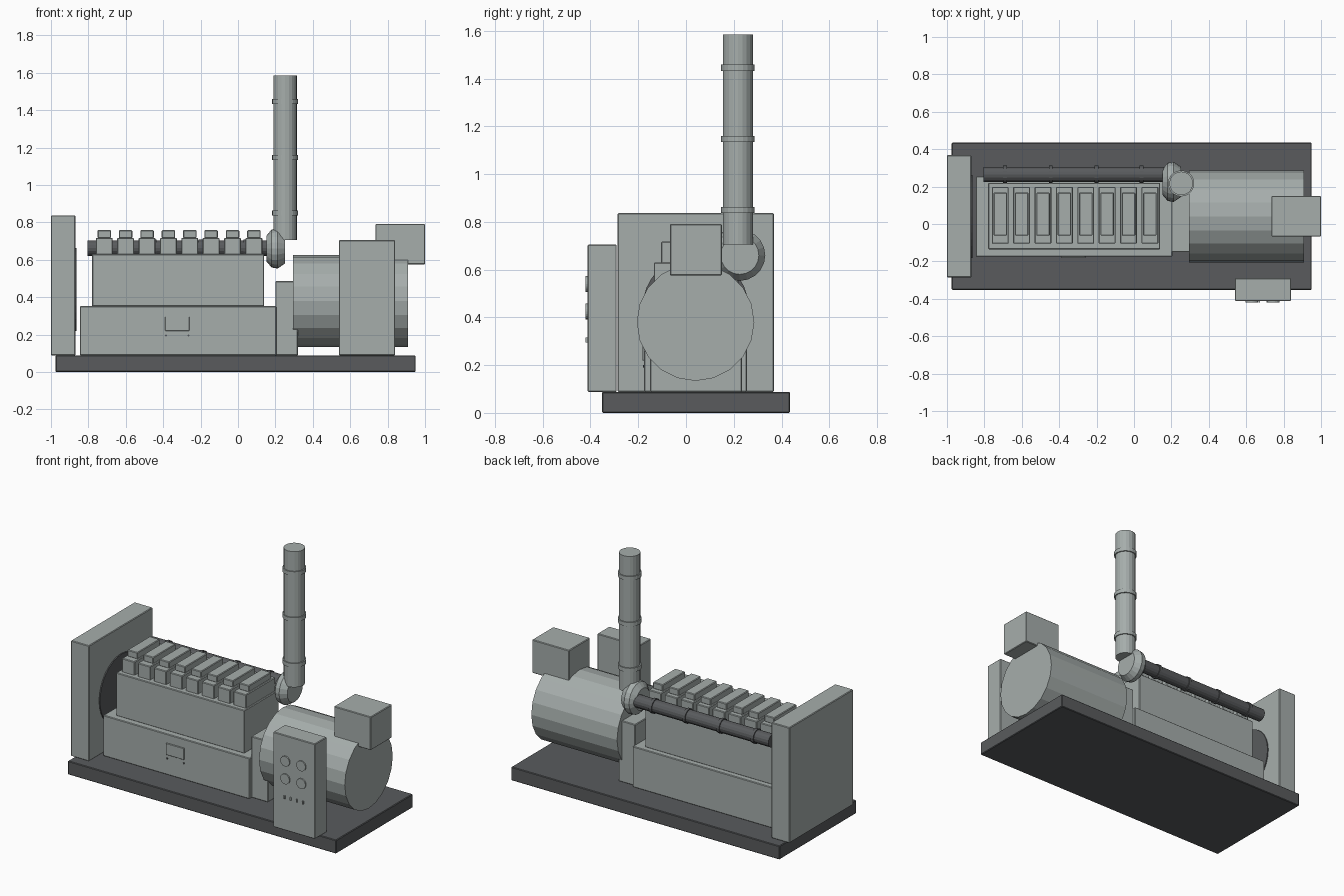
import bpy, math
from mathutils import Matrix, Vector

default = bpy.data.objects.get("Cube")
if default:
    bpy.data.objects.remove(default, do_unlink=True)


def material(name, rgb):
    mat = bpy.data.materials.new(name)
    mat.use_nodes = True
    mat.diffuse_color = (*rgb, 1)
    mat.node_tree.nodes["Principled BSDF"].inputs["Base Color"].default_value = (*rgb, 1)
    return mat


PAINT = material("grey_green_paint", (0.38, 0.42, 0.41))
DARK = material("dark_grey_steel", (0.10, 0.105, 0.11))
MID_Y = 0.04   # centreline of the machinery
DECK = 0.088   # top of the skid


def finish(obj, name, mat, bevel=0):
    obj.name = obj.data.name = name
    obj.data.materials.append(mat)
    if bevel:
        mod = obj.modifiers.new("edge_bevel", "BEVEL")
        mod.width = bevel
        mod.segments = 1
    return obj


def box(name, xs, ys, zs, mat=PAINT, bevel=0.004):
    bpy.ops.mesh.primitive_cube_add(size=1)
    obj = bpy.context.object
    size = [b - a for a, b in (xs, ys, zs)]
    centre = [(a + b) / 2 for a, b in (xs, ys, zs)]
    obj.data.transform(Matrix.Translation(centre) @ Matrix.Diagonal((*size, 1)))
    return finish(obj, name, mat, bevel)


def rod(name, start, end, radius, sides=20, mat=PAINT, end_radius=None):
    start, end = Vector(start), Vector(end)
    axis = end - start
    bpy.ops.mesh.primitive_cone_add(
        vertices=sides, radius1=radius, depth=axis.length,
        radius2=radius if end_radius is None else end_radius)
    obj = bpy.context.object
    turn = axis.to_track_quat("Z", "Y").to_matrix().to_4x4()
    obj.data.transform(Matrix.Translation((start + end) / 2) @ turn)
    return finish(obj, name, mat)


# Skid and radiator
box("skid_base", (-0.975, 0.95), (-0.352, 0.435), (0, DECK), DARK)
box("radiator", (-1, -0.87), (-0.286, 0.368), (DECK, 0.837))
rod("radiator_fan", (-0.88, MID_Y, 0.44), (-0.863, MID_Y, 0.44), 0.222, 32, DARK)

# Engine body
box("crankcase", (-0.845, 0.205), (-0.175, 0.255), (DECK, 0.352))
box("cylinder_block", (-0.78, 0.14), (-0.135, 0.22), (0.35, 0.63))
box("flywheel_housing", (0.2, 0.32), (-0.15, 0.235), (DECK, 0.485))

# Data plate with its two rivets
box("data_plate", (-0.39, -0.26), (-0.183, -0.174), (0.22, 0.295), bevel=0.002)
for x in (-0.385, -0.265):
    rod("plate_rivet", (x, -0.174, 0.195), (x, -0.181, 0.195), 0.005, 8, DARK)

# Cylinder heads and rocker covers
for i in range(8):
    x = -0.715 + i * 0.1143
    box(f"cylinder_head_{i + 1}", (x - 0.045, x + 0.045), (-0.105, 0.198), (0.625, 0.717))
    box(f"rocker_cover_{i + 1}", (x - 0.036, x + 0.036), (-0.062, 0.168), (0.715, 0.758))

# Exhaust manifold with clamp rings
rod("exhaust_manifold", (-0.805, 0.265, 0.662), (0.18, 0.265, 0.662), 0.041, 16, DARK)
for x in (-0.69, -0.445, -0.2, 0.04):
    rod("manifold_ring", (x - 0.01, 0.265, 0.662), (x + 0.01, 0.265, 0.662), 0.047, 16, DARK)

# Turbocharger drum, built of stacked rings along x
drum = ((0.153, 0.07), (0.18, 0.102), (0.212, 0.107), (0.252, 0.08))
for (x1, r1), (x2, r2) in zip(drum, drum[1:]):
    rod("turbocharger", (x1, 0.225, 0.66), (x2, 0.225, 0.66), r1, 20, PAINT, r2)

# Exhaust stack with joint rings
rod("exhaust_stack", (0.252, 0.217, 0.705), (0.252, 0.217, 1.585), 0.063, 20)
for z in (0.85, 1.147, 1.445):
    rod("stack_ring", (0.252, 0.217, z - 0.013), (0.252, 0.217, z + 0.013), 0.07, 20)

# Generator and its terminal box
rod("generator", (0.295, MID_Y, 0.38), (0.91, MID_Y, 0.38), 0.246, 20)
box("terminal_box", (0.735, 1), (-0.067, 0.15), (0.575, 0.791))

# Control cabinet with gauges and buttons
FACE = -0.412
box("control_cabinet", (0.54, 0.84), (FACE, -0.29), (DECK, 0.705))
for x in (0.63, 0.745):
    for z in (0.425, 0.54):
        rod("gauge", (x, FACE + 0.002, z), (x, FACE - 0.008, z), 0.033, 20)
for i in range(4):
    x = 0.625 + i * 0.044
    box("switch", (x - 0.004, x + 0.004), (FACE - 0.008, FACE), (0.295, 0.315), bevel=0)
